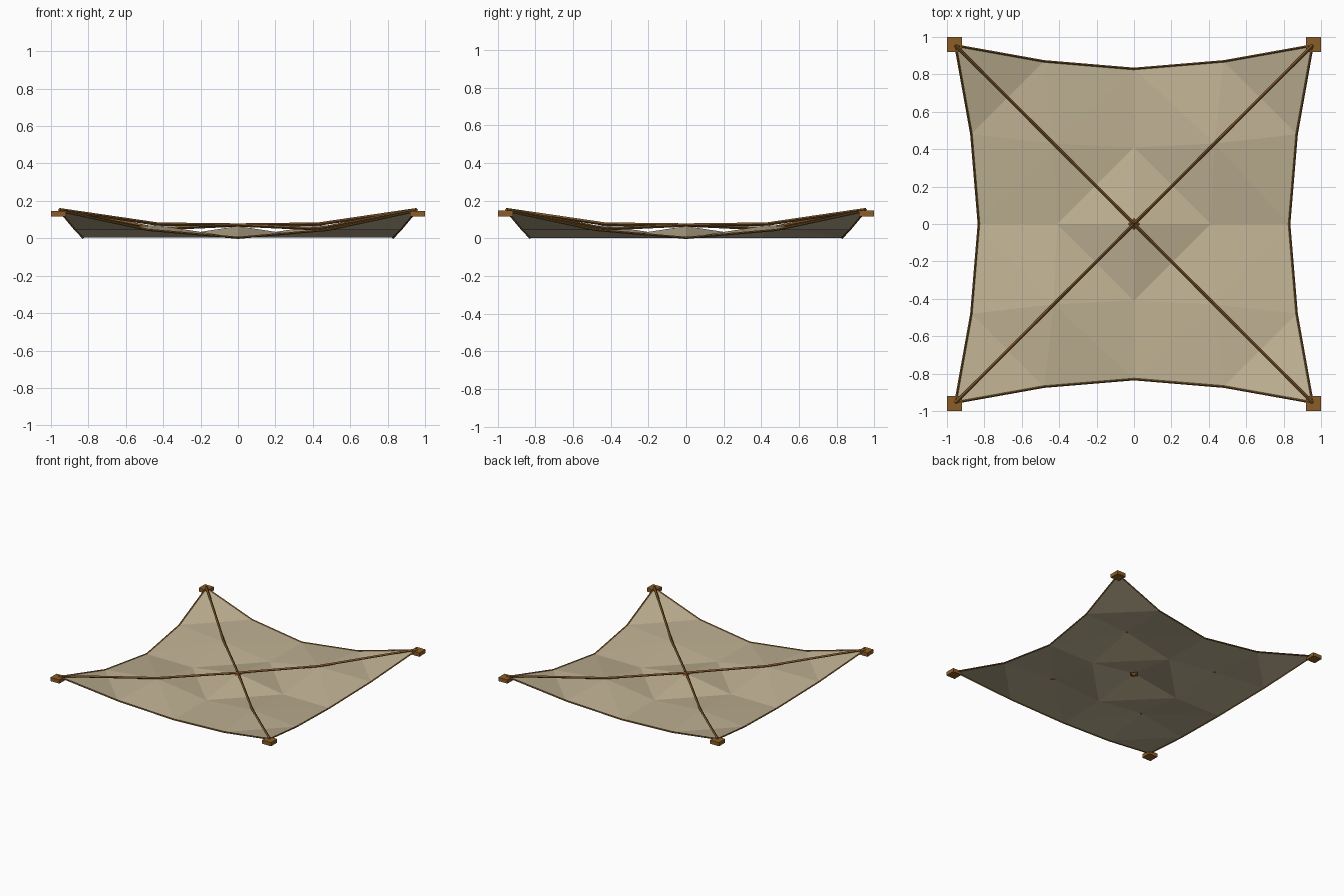
import bpy, bmesh, math
from mathutils import Vector

if "Cube" in bpy.data.objects:
    bpy.data.objects.remove(bpy.data.objects["Cube"])

def material(name, rgb):
    m = bpy.data.materials.new(name)
    m.diffuse_color = (*rgb, 1)
    m.use_nodes = True
    m.node_tree.nodes["Principled BSDF"].inputs["Base Color"].default_value = m.diffuse_color
    return m

canvas = material("canvas tan", (0.52, 0.44, 0.29))
rope = material("rope brown", (0.22, 0.10, 0.025))
wood = material("knot brown", (0.26, 0.11, 0.02))

def finish(name, bm, mat):
    me = bpy.data.meshes.new(name)
    bm.to_mesh(me)
    bm.free()
    me.materials.append(mat)
    ob = bpy.data.objects.new(name, me)
    bpy.context.collection.objects.link(ob)
    return ob

# Cloth grid: corners high, edge middles on the ground, peak in the centre
def cloth_point(i, j):
    a, b = abs(i), abs(j)
    sx, sy = (i > 0) - (i < 0), (j > 0) - (j < 0)
    table = {(0, 0): (0, 0, 0.065), (1, 0): (0.41, 0, 0.003), (2, 0): (0.83, 0, 0.003),
             (1, 1): (0.43, 0.43, 0.07 if sx == sy else 0.045),
             (2, 1): (0.87, 0.48, 0.045), (2, 2): (0.955, 0.955, 0.147)}
    x, y, z = table[(max(a, b), min(a, b))]
    if b > a:
        x, y = y, x
    return Vector((x * sx, y * sy, z))

bm = bmesh.new()
R = range(-2, 3)
v = {(i, j): bm.verts.new(cloth_point(i, j)) for i in R for j in R}
for i in range(-2, 2):
    for j in range(-2, 2):
        p, q, r, s = v[i, j], v[i+1, j], v[i+1, j+1], v[i, j+1]
        if (p.co - r.co).length < (q.co - s.co).length:
            bm.faces.new((p, q, r)); bm.faces.new((p, r, s))
        else:
            bm.faces.new((p, q, s)); bm.faces.new((q, r, s))
finish("canopy_cloth", bm, canvas)

# Ropes: square tubes along a path
def tube(name, pts, radius, sides=4):
    bm = bmesh.new()
    rings = []
    for k, p in enumerate(pts):
        d = (pts[min(k+1, len(pts)-1)] - pts[max(k-1, 0)]).normalized()
        side = d.cross(Vector((0, 0, 1))).normalized()
        up = side.cross(d)
        rings.append([bm.verts.new(p + radius * (math.cos(t) * side + math.sin(t) * up))
                      for t in (2 * math.pi * n / sides for n in range(sides))])
    for a, b in zip(rings, rings[1:]):
        for n in range(sides):
            m = (n + 1) % sides
            bm.faces.new((a[n], a[m], b[m], b[n]))
    bm.faces.new(rings[0]); bm.faces.new(rings[-1])
    bmesh.ops.recalc_face_normals(bm, faces=bm.faces)
    finish(name, bm, rope)

lift = Vector((0, 0, 0.006))
for s, name in ((1, "diagonal_rope_a"), (-1, "diagonal_rope_b")):
    tube(name, [cloth_point(k, s * k) + lift for k in R], 0.009)
for s, name in ((-1, "front"), (1, "back")):
    tube(name + "_edge_rope", [cloth_point(k, 2 * s) for k in R], 0.006)
for s, name in ((-1, "left"), (1, "right")):
    tube(name + "_edge_rope", [cloth_point(2 * s, k) for k in R], 0.006)

# Corner blocks
def block(name, loc, size):
    bm = bmesh.new()
    bmesh.ops.create_cube(bm, size=1)
    for w in bm.verts:
        w.co = Vector(loc) + Vector(a * b for a, b in zip(w.co, size))
    finish(name, bm, wood)

for sx in (-1, 1):
    for sy in (-1, 1):
        block("corner_block", (sx * 0.96, sy * 0.96, 0.132), (0.08, 0.08, 0.03))

# Centre knot
bm = bmesh.new()
bmesh.ops.create_uvsphere(bm, u_segments=4, v_segments=2, radius=1)
for w in bm.verts:
    w.co = Vector((w.co.x * 0.038, w.co.y * 0.038, w.co.z * 0.02 + 0.058))
finish("centre_knot", bm, wood)
